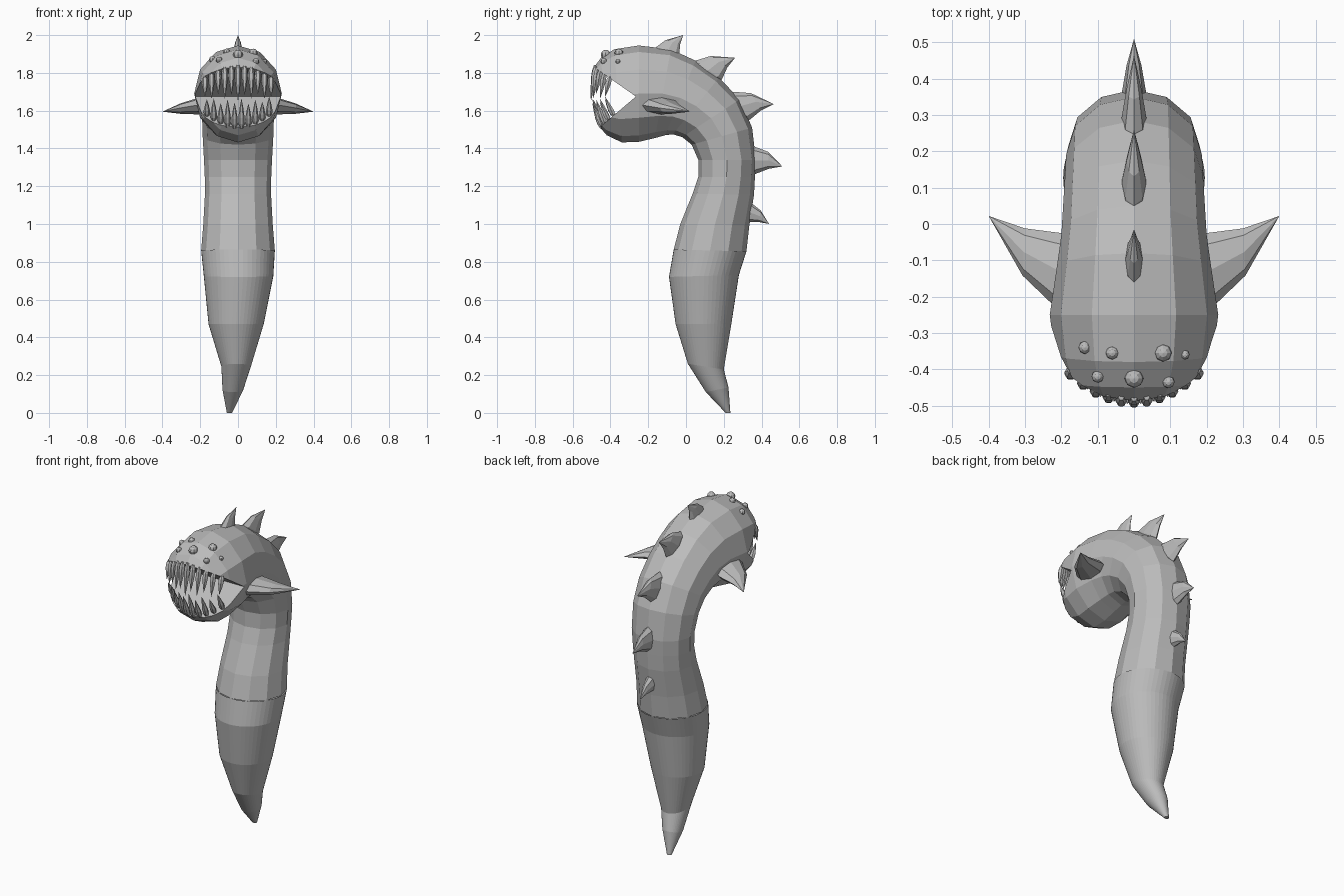
import bpy, bmesh, math
from mathutils import Vector
from mathutils.bvhtree import BVHTree

if "Cube" in bpy.data.objects:
    bpy.data.objects.remove(bpy.data.objects["Cube"])

skin = bpy.data.materials.new("grey_skin")
skin.diffuse_color = (0.5, 0.5, 0.5, 1)
skin.use_nodes = True
skin.node_tree.nodes["Principled BSDF"].inputs["Base Color"].default_value = skin.diffuse_color


def finish(name, bm):
    bmesh.ops.recalc_face_normals(bm, faces=bm.faces)
    me = bpy.data.meshes.new(name)
    bm.to_mesh(me)
    me.materials.append(skin)
    ob = bpy.data.objects.new(name, me)
    bpy.context.collection.objects.link(ob)
    return ob


def loft(bm, rings, sides, cap_start=True, cap_end=True):
    """Skin rings given as (centre, half axis u, half axis v); a zero u makes a point."""
    loops = []
    for c, u, v in rings:
        if u.length < 1e-6:
            loops.append([bm.verts.new(c)])
            continue
        angles = [2 * math.pi * i / sides for i in range(sides)]
        loops.append([bm.verts.new(c + u * math.cos(a) + v * math.sin(a)) for a in angles])
    for a, b in zip(loops, loops[1:]):
        for i in range(sides):
            j = (i + 1) % sides
            bm.faces.new([a[i], a[j], b[0]] if len(b) == 1 else [a[i], a[j], b[j], b[i]])
    if cap_start:
        bm.faces.new(loops[0])
    if cap_end and len(loops[-1]) > 1:
        bm.faces.new(loops[-1])


def profile_rings(rows):
    """Rows: belly y, z, back y, z, half width, x offset."""
    out = []
    for fy, fz, by, bz, w, x in rows:
        f, b = Vector((x, fy, fz)), Vector((x, by, bz))
        out.append(((f + b) / 2, (b - f) / 2, Vector((w, 0, 0))))
    return out


# Tail: finely rounded taper
bm = bmesh.new()
loft(bm, profile_rings([
    (.21, 0, .235, 0, .014, -.045),
    (.105, .11, .225, .135, .055, -.027),
    (.01, .26, .20, .23, .078, -.01),
    (-.055, .47, .24, .47, .146, -.01),
    (-.09, .72, .28, .73, .184, .003),
    (-.065, .865, .32, .855, .195, 0),
]), 48, cap_end=False)
finish("tail", bm)

# Body and head: twelve-sided tube bending forward
bm = bmesh.new()
loft(bm, profile_rings([
    (-.065, .865, .32, .855, .195, 0),
    (-.03, 1.0, .335, .99, .184, 0),
    (.035, 1.16, .36, 1.155, .175, 0),
    (.065, 1.25, .365, 1.25, .176, 0),
    (.065, 1.34, .37, 1.34, .18, 0),
    (.03, 1.42, .35, 1.51, .187, 0),
    (-.02, 1.46, .285, 1.66, .19, 0),
    (-.07, 1.475, .175, 1.775, .195, 0),
    (-.11, 1.47, .05, 1.865, .20, 0),
    (-.165, 1.455, -.08, 1.925, .213, 0),
    (-.25, 1.435, -.25, 1.945, .232, 0),
    (-.34, 1.432, -.38, 1.925, .217, 0),
    (-.42, 1.47, -.45, 1.88, .19, 0),
    (-.475, 1.535, -.495, 1.82, .15, 0),
    (-.52, 1.62, -.52, 1.74, .06, 0),
]), 12)
bmesh.ops.recalc_face_normals(bm, faces=bm.faces)
surface = BVHTree.FromBMesh(bm)
body = finish("body", bm)

# Mouth: wedge cut across the head
HINGE_Y, HINGE_Z, UP, DOWN = -.265, 1.675, .70, -.85
bm = bmesh.new()
ends = []
for x in (-.5, .5):
    ends.append([bm.verts.new((x, y, z)) for y, z in (
        (HINGE_Y, HINGE_Z), (-.7, HINGE_Z + UP * .435), (-.7, HINGE_Z + DOWN * .435))])
bm.faces.new(ends[0])
bm.faces.new(ends[1])
for i in range(3):
    j = (i + 1) % 3
    bm.faces.new([ends[0][i], ends[0][j], ends[1][j], ends[1][i]])
cutter = finish("mouth_cutter", bm)
cutter.hide_render = True
cut = body.modifiers.new("mouth", 'BOOLEAN')
cut.operation = 'DIFFERENCE'
cut.solver = 'EXACT'
cut.object = cutter
bpy.context.view_layer.objects.active = body
bpy.ops.object.modifier_apply(modifier=cut.name)
bpy.data.objects.remove(cutter)


# Horn shape shared by back spines and side fins
def horn(name, lead, trail, tip, side, sink):
    lead, trail, tip, side = map(Vector, (lead, trail, tip, side))
    inward = ((lead + trail) / 2 - tip) * sink
    span = lead - trail
    mid_lead = (lead + tip) / 2 + span * .17
    mid_trail = (trail + tip) / 2 + span * .05
    bm = bmesh.new()
    loft(bm, [
        ((lead + trail) / 2 + inward, span / 2, side),
        ((lead + trail) / 2, span / 2, side),
        ((mid_lead + mid_trail) / 2, (mid_lead - mid_trail) / 2, side * .62),
        (tip, Vector(), Vector()),
    ], 8)
    finish(name, bm)


for i, (ly, lz, ty, tz, py, pz, w) in enumerate([
    (-.16, 1.935, -.035, 1.90, -.015, 2.0, .024),
    (.05, 1.865, .19, 1.765, .26, 1.88, .033),
    (.25, 1.70, .335, 1.55, .465, 1.635, .034),
    (.362, 1.41, .367, 1.265, .51, 1.305, .033),
    (.347, 1.11, .337, 1.01, .44, 1.0, .028),
]):
    horn(f"back_spine_{i + 1}", (0, ly, lz), (0, ty, tz), (0, py, pz), (w, 0, 0), .25)

for s, label in ((1, "right"), (-1, "left")):
    horn(f"{label}_fin", (s * .21, -.235, 1.63), (s * .20, -.025, 1.62),
         (s * .4, .022, 1.595), (0, 0, .045), .2)

# Warts on the brow
bm = bmesh.new()
for x, y, r in [(-.135, -.34, .018), (-.06, -.355, .018), (.08, -.355, .024), (.14, -.36, .013),
                (-.1, -.42, .017), (0, -.425, .026), (.095, -.435, .017)]:
    hit = surface.ray_cast(Vector((x, y, 3)), Vector((0, 0, -1)))[0]
    new = bmesh.ops.create_uvsphere(bm, u_segments=8, v_segments=6, radius=r)["verts"]
    bmesh.ops.translate(bm, vec=hit, verts=new)
finish("warts", bm)


# Teeth: pointed spindles along each lip
def teeth(name, count, half, lip_y, slope, length, lean):
    bm = bmesh.new()
    for i in range(count):
        x = half * (2 * i / (count - 1) - 1)
        y = lip_y + 2.5 * x * x
        z = HINGE_Z + slope * (HINGE_Y - y)
        long = length * (1 - .35 * abs(x) / half) * (1 if i % 2 else .85)
        root = Vector((x, y, z))
        step = Vector((0, lean, -math.copysign(long, slope)))
        rings = [(root + step * t, Vector((r, 0, 0)), Vector((0, r, 0)))
                 for t, r in ((-.08, .008), (.08, .016), (.3, .017), (.65, .010), (1, 0))]
        loft(bm, rings, 6)
    finish(name, bm)


teeth("upper_teeth", 11, .175, -.482, UP, .18, -.022)
teeth("lower_teeth", 10, .165, -.452, DOWN, .155, -.045)
